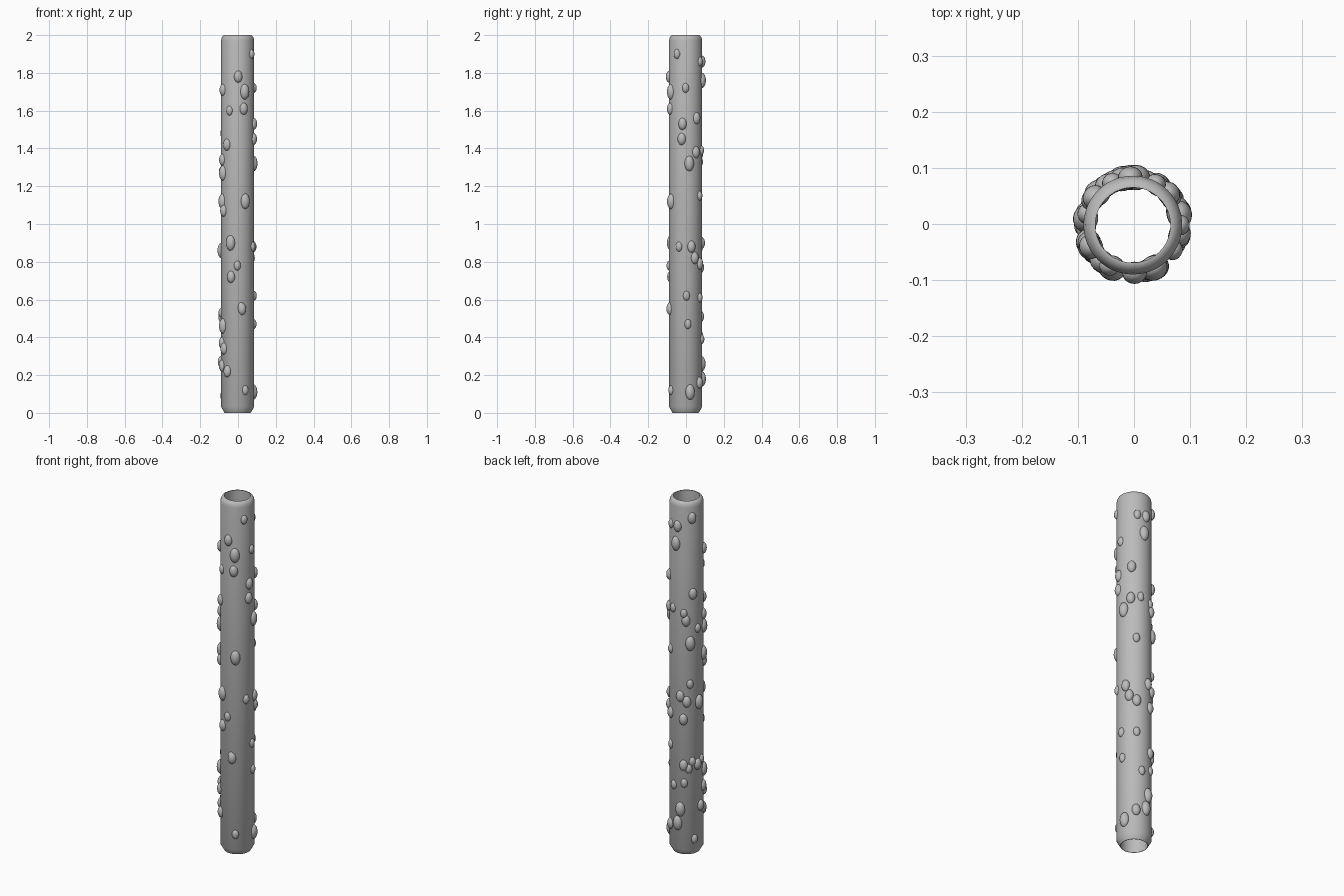
import bpy
import bmesh
from math import radians, cos, sin
from mathutils import Matrix

default_cube = bpy.data.objects.get("Cube")
if default_cube:
    bpy.data.objects.remove(default_cube, do_unlink=True)

OUTER = 0.088
INNER = 0.067
HEIGHT = 2.0
CENTRE = Matrix.Translation((-0.002, -0.002, 0))


def make_material(name, colour):
    material = bpy.data.materials.new(name)
    material.use_nodes = True
    material.diffuse_color = colour
    material.node_tree.nodes["Principled BSDF"].inputs["Base Color"].default_value = colour
    return material


def finish(bm, name, material, sharp_angle):
    bmesh.ops.recalc_face_normals(bm, faces=bm.faces)
    mesh = bpy.data.meshes.new(name)
    bm.to_mesh(mesh)
    bm.free()
    mesh.materials.append(material)
    obj = bpy.data.objects.new(name, mesh)
    bpy.context.collection.objects.link(obj)
    bpy.ops.object.select_all(action="DESELECT")
    obj.select_set(True)
    bpy.context.view_layer.objects.active = obj
    bpy.ops.object.shade_smooth_by_angle(angle=radians(sharp_angle))
    return obj


def make_tube(name, profile, material, segments=48):
    """Sweep a closed (radius, height) profile around the vertical axis."""
    bm = bmesh.new()
    rings = []
    for step in range(segments):
        turn = radians(step * 360 / segments)
        rings.append([bm.verts.new((r * cos(turn), r * sin(turn), z)) for r, z in profile])
    count = len(profile)
    for step, ring in enumerate(rings):
        following = rings[(step + 1) % segments]
        for i in range(count):
            j = (i + 1) % count
            bm.faces.new((ring[i], following[i], following[j], ring[j]))
    bm.transform(CENTRE)
    return finish(bm, name, material, 35)


def make_bumps(name, places, half_width, half_height, material):
    """Egg-shaped bumps half sunk in the wall, placed by (height in cm, angle)."""
    bm = bmesh.new()
    for height, angle in places:
        matrix = (CENTRE
                  @ Matrix.Rotation(radians(angle), 4, "Z")
                  @ Matrix.Translation((OUTER - 0.003, 0, height / 100))
                  @ Matrix.Diagonal((half_width * 0.9, half_width, half_height, 1)))
        bmesh.ops.create_uvsphere(bm, u_segments=20, v_segments=12, radius=1, matrix=matrix)
    return finish(bm, name, material, 60)


grey = make_material("plain grey", (0.5, 0.5, 0.5, 1))

# Hollow tube: chamfered foot, rounded top rim
tube_profile = [
    (INNER, 0), (0.069, 0), (OUTER, 0.033),
    (OUTER, HEIGHT - 0.03), (OUTER - 0.003, HEIGHT - 0.015),
    (OUTER - 0.009, HEIGHT - 0.005), (OUTER - 0.017, HEIGHT), (INNER, HEIGHT),
]
make_tube("hollow_tube", tube_profile, grey)

# Large bumps
large = [
    (170, -64), (127, -153), (132, 13), (112, -62), (112, -158), (90, -116), (46, -153),
    (11, 16), (120, 138), (176, 86), (86, 172), (26, 103), (18, 93),
]
make_bumps("large_bumps", large, 0.025, 0.041, grey)

# Medium bumps
medium = [
    (178, -88), (161, -68), (171, -153), (153, -11), (145, -14), (142, -131), (107, -148),
    (72, -114), (55, -74), (34, -146), (37, -160), (22, -129), (27, 180), (25, -160),
    (88, 21), (82, 34), (16, 57), (138, 39), (156, 42), (186, 93), (191, 144), (148, 147),
    (133, 123), (90, 103), (87, 126), (77, 114), (79, 59), (51, 115), (51, 166), (134, -157),
]
make_bumps("medium_bumps", medium, 0.022, 0.032, grey)

# Small bumps
small = [
    (190, -32), (160, -120), (172, 0), (78, -91), (56, -77), (53, -175), (12, -62),
    (88, -24), (62, 3), (47, 8), (186, 61), (139, 73), (137, 116), (128, 166), (115, 58),
    (97, 137), (61, 59), (49, 133), (53, 145), (39, 77), (41, 117), (9, 153),
]
make_bumps("small_bumps", small, 0.018, 0.026, grey)
